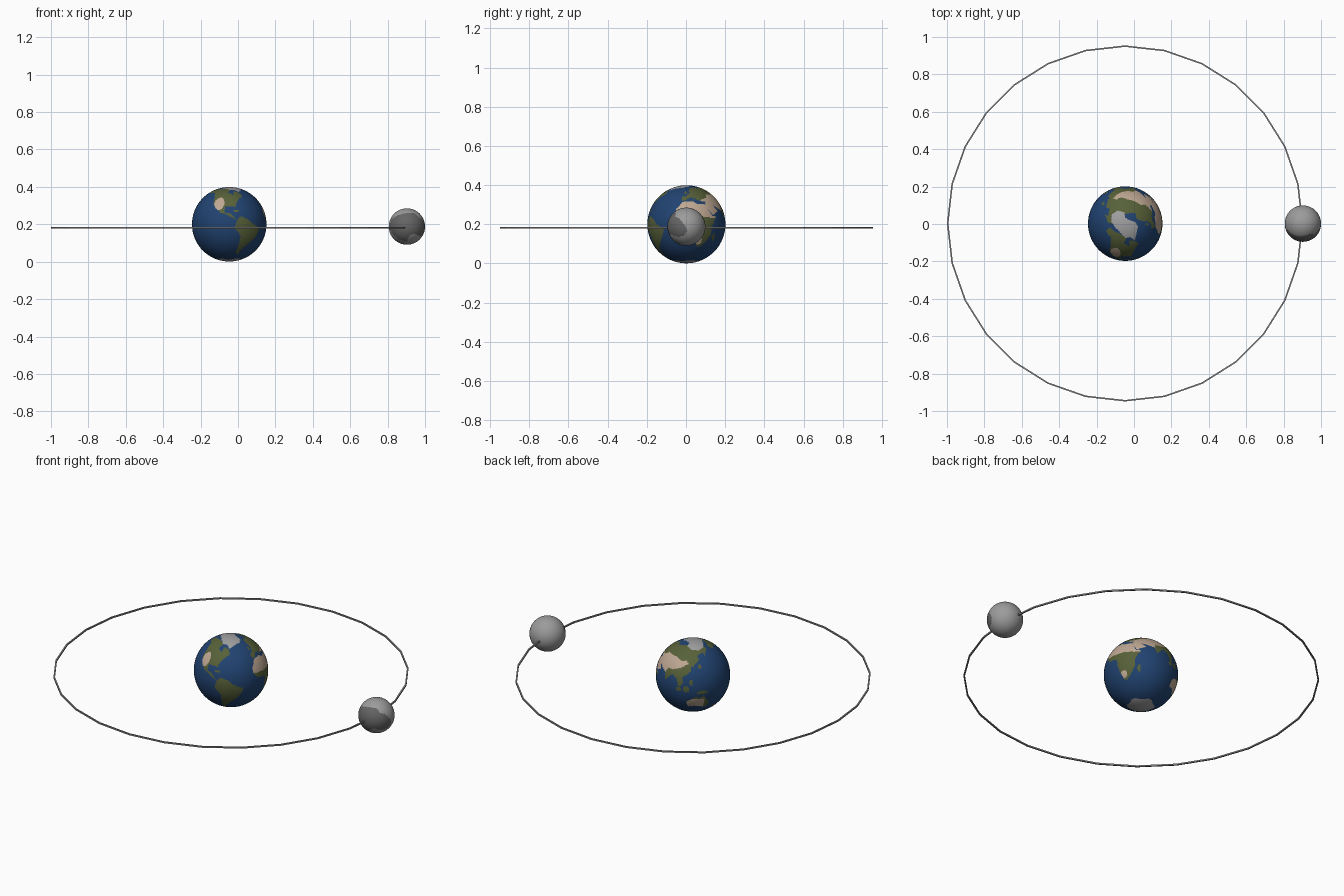
import bpy, math

if "Cube" in bpy.data.objects:
    bpy.data.objects.remove(bpy.data.objects["Cube"])

def material(name, rgb):
    m = bpy.data.materials.new(name)
    m.diffuse_color = (*rgb, 1)
    m.use_nodes = True
    m.node_tree.nodes["Principled BSDF"].inputs["Base Color"].default_value = m.diffuse_color
    return m

OCEAN = material("ocean blue", (0.015, 0.056, 0.165))
GREEN = material("land green", (0.095, 0.118, 0.04))
SAND = material("desert sand", (0.52, 0.39, 0.29))
ICE = material("ice grey", (0.35, 0.35, 0.355))
MOON = material("moon light grey", (0.33, 0.33, 0.33))
MARE = material("moon dark grey", (0.13, 0.13, 0.13))
RING = material("ring grey", (0.28, 0.28, 0.28))

# Land outlines as (longitude, latitude)
NORTH_AMERICA = [(-166, 66), (-160, 57), (-135, 58), (-124, 47), (-121, 35), (-113, 25), (-105, 19),
                 (-92, 14), (-79, 7), (-83, 12), (-89, 17), (-97, 19), (-97, 29), (-82, 29), (-80, 26),
                 (-76, 36), (-66, 45), (-56, 51), (-64, 60), (-78, 62), (-79, 52), (-93, 58), (-84, 70),
                 (-125, 72)]
SOUTH_AMERICA = [(-80, 0), (-77, 9), (-70, 12), (-60, 8), (-50, 1), (-35, -6), (-39, -16), (-48, -27),
                 (-57, -36), (-65, -43), (-68, -54), (-75, -50), (-72, -30), (-71, -18), (-81, -6)]
AFRICA = [(-17, 15), (-16, 24), (-6, 35), (10, 37), (20, 31), (33, 31), (43, 12), (51, 11), (40, -4),
          (40, -16), (33, -27), (26, -34), (18, -34), (12, -17), (9, 3), (-8, 5)]
EURASIA = [(-9, 37), (-9, 44), (-1, 47), (8, 54), (6, 60), (14, 68), (28, 71), (45, 67), (70, 73), (105, 77),
           (140, 73), (179, 69), (178, 63), (162, 58), (157, 52), (155, 60), (136, 55), (140, 48), (128, 40),
           (126, 35), (121, 39), (121, 29), (108, 20), (109, 12), (103, 2), (98, 15), (90, 22), (80, 14),
           (77, 8), (72, 21), (57, 26), (50, 29), (58, 20), (44, 13), (34, 29), (36, 36), (27, 37), (23, 37),
           (13, 45), (17, 39), (8, 44), (-2, 37)]
AUSTRALIA = [(114, -22), (130, -12), (136, -15), (142, -11), (153, -26), (149, -38), (138, -34), (128, -32),
             (115, -34)]
# Dry belt from the western to the eastern desert
DESERT = [(-20, 15), (0, 13), (30, 11), (42, 9), (55, 8), (62, 20), (72, 20), (76, 28), (88, 29), (100, 33),
          (108, 37), (116, 42), (110, 46), (98, 45), (86, 49), (68, 50), (50, 49), (42, 42), (30, 40),
          (20, 36), (-20, 38)]
# Polar ice in the plane of the equator, as fractions of the radius
ARCTIC = [(-.36, .25), (-.2, .35), (-.02, .3), (0, .16), (.15, .08), (.27, .05), (.34, -.08), (.3, -.27),
          (.26, -.44), (.12, -.36), (0, -.38), (-.13, -.25), (-.27, -.1), (-.38, .06)]
# Islands as longitude, latitude and two radii
ISLANDS = [(102, 0, 5, 3), (114, 1, 5, 5), (140, -5, 9, 3), (47, -19, 3, 6), (138, 37, 3, 4),
           (-2, 54, 3, 4), (-78, 21, 5, 2), (173, -42, 3, 4), (122, 12, 3, 5)]

def inside(poly, lon, lat):
    hit = False
    for (x1, y1), (x2, y2) in zip(poly, poly[1:] + poly[:1]):
        if (y1 > lat) != (y2 > lat) and lon < x1 + (lat - y1) * (x2 - x1) / (y2 - y1):
            hit = not hit
    return hit

def in_oval(lon, lat, cx, cy, rx, ry):
    return ((lon - cx) / rx) ** 2 + ((lat - cy) / ry) ** 2 < 1

def globe_colour(lon, lat, d):
    if lat < -69 + 2 * math.sin(math.radians(lon * 5)):
        return 3
    if lat > 0 and inside(ARCTIC, d.x, d.y):
        return 3
    if inside(AFRICA, lon, lat) or inside(EURASIA, lon, lat):
        return 2 if inside(DESERT, lon, lat) or in_oval(lon, lat, 20, -25, 6, 6) else 1
    if inside(NORTH_AMERICA, lon, lat):
        return 2 if in_oval(lon, lat, -109, 34, 10, 12) else 1
    if inside(AUSTRALIA, lon, lat):
        return 2 if lon < 144 and lat < -17 else 1
    if inside(SOUTH_AMERICA, lon, lat) or any(in_oval(lon, lat, *i) for i in ISLANDS):
        return 1
    return 0

# Dark plain on the moon, with a light bay in the south
PLAIN = [(-160, 25), (-120, 42), (-85, 49), (-55, 48), (-40, 30), (-25, 26), (-12, 12), (-2, 0), (2, -14),
         (-8, -28), (-30, -34), (-45, -28), (-58, -24), (-76, -26), (-84, -38), (-90, -58), (-130, -45),
         (-160, -10)]

def moon_colour(lon, lat, d):
    return int(inside(PLAIN, lon, lat))

def painted_sphere(name, centre, radius, segments, mats, colour):
    bpy.ops.mesh.primitive_uv_sphere_add(segments=segments, ring_count=segments // 2,
                                         radius=radius, location=centre)
    ob = bpy.context.object
    ob.name = name
    for m in mats:
        ob.data.materials.append(m)
    for f in ob.data.polygons:
        d = f.center.normalized()
        lon = math.degrees(math.atan2(d.y, d.x))
        f.material_index = colour(lon, math.degrees(math.asin(d.z)), d)
    bpy.ops.object.shade_smooth()

painted_sphere("globe", (-0.047, 0.002, 0.2), 0.199, 240, [OCEAN, GREEN, SAND, ICE], globe_colour)
painted_sphere("moon", (0.903, 0.002, 0.188), 0.097, 120, [MOON, MARE], moon_colour)

# Thin orbit ring: straight segments with a square section
SIDES, HALF = 28, 0.004
verts, faces = [], []
for i in range(SIDES):
    a = 2 * math.pi * i / SIDES
    for r, z in ((-HALF, -HALF), (HALF, -HALF), (HALF, HALF), (-HALF, HALF)):
        verts.append(((0.948 + r) * math.cos(a), (0.948 + r) * math.sin(a), z))
    n = (i + 1) % SIDES
    for k in range(4):
        j = (k + 1) % 4
        faces.append((4 * i + k, 4 * n + k, 4 * n + j, 4 * i + j)[::-1])
mesh = bpy.data.meshes.new("orbit_ring")
mesh.from_pydata(verts, [], faces)
mesh.materials.append(RING)
ring = bpy.data.objects.new("orbit_ring", mesh)
ring.location = (-0.048, 0.003, 0.182)
bpy.context.collection.objects.link(ring)
# Point the ring faces outwards
import bmesh
bm = bmesh.new()
bm.from_mesh(mesh)
bmesh.ops.recalc_face_normals(bm, faces=bm.faces)
bm.to_mesh(mesh)
bm.free()
